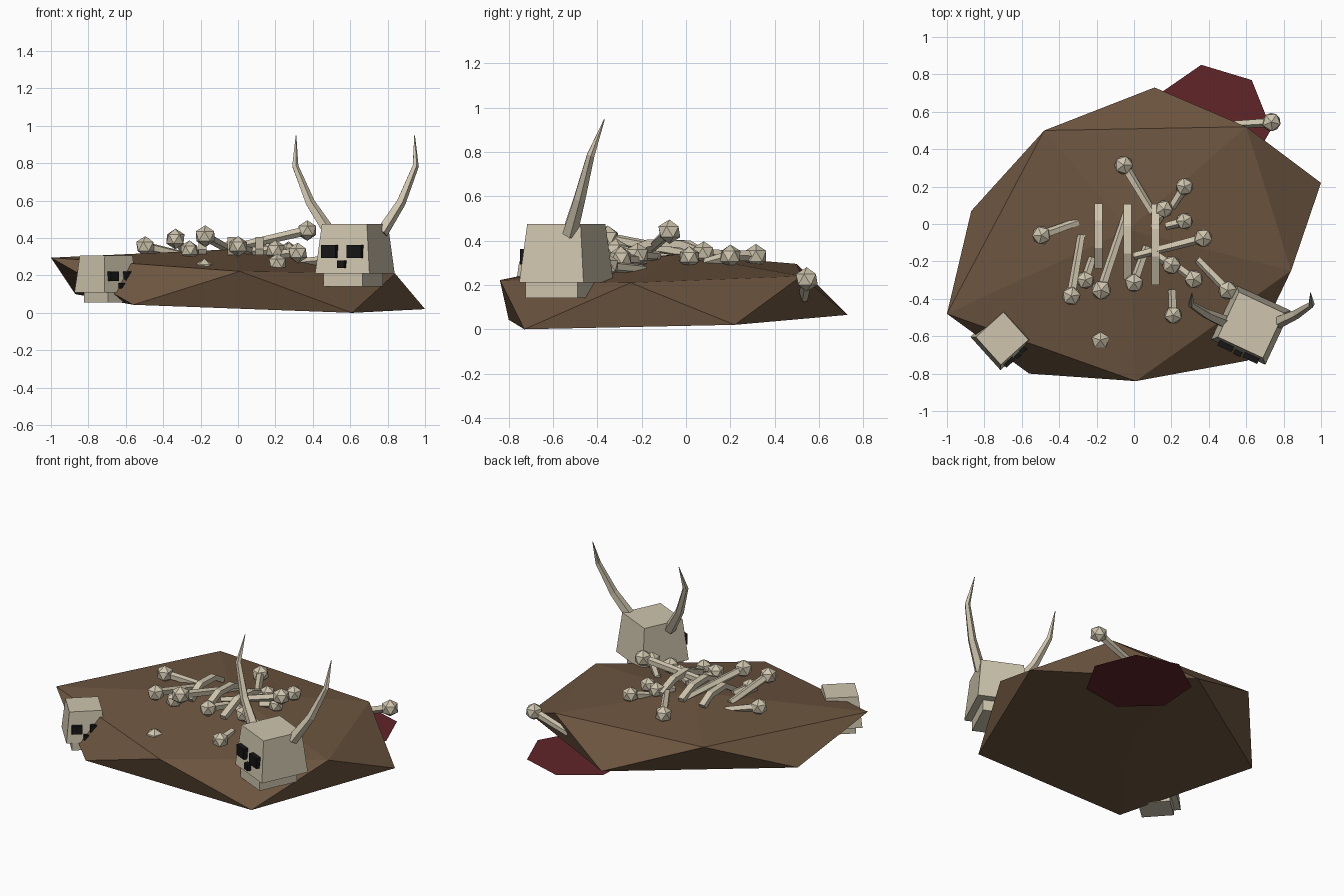
import bpy, bmesh, math
from mathutils import Vector, Matrix

if "Cube" in bpy.data.objects:
    bpy.data.objects.remove(bpy.data.objects["Cube"])


def mat(name, c):
    m = bpy.data.materials.new(name)
    m.diffuse_color = (*c, 1)
    m.use_nodes = True
    m.node_tree.nodes["Principled BSDF"].inputs["Base Color"].default_value = m.diffuse_color
    return m


BONE = mat("bone", (0.62, 0.56, 0.42))
EARTH = mat("earth", (0.15, 0.09, 0.05))
BLOOD = mat("dark_red", (0.12, 0.018, 0.022))
BLACK = mat("black", (0.008, 0.008, 0.008))


def finish(bm, name, material):
    bmesh.ops.recalc_face_normals(bm, faces=bm.faces)
    me = bpy.data.meshes.new(name)
    bm.to_mesh(me)
    bm.free()
    me.materials.append(material)
    ob = bpy.data.objects.new(name, me)
    bpy.context.collection.objects.link(ob)
    return ob


def block(name, center, size, top, xf, material):
    """Box whose upper face is scaled by top."""
    bm = bmesh.new()
    bmesh.ops.create_cube(bm, size=1)
    for v in bm.verts:
        k = top if v.co.z > 0 else 1
        v.co = Vector((v.co.x * size[0] * k, v.co.y * size[1] * k, v.co.z * size[2])) + Vector(center)
    bm.transform(xf)
    return finish(bm, name, material)


def tube(bm, pts, radii, sides=5, flat=1.0):
    """Sweep a polygon along a path; flat squashes it across the path."""
    pts = [Vector(p) for p in pts]
    rings = []
    for i, p in enumerate(pts):
        d = (pts[min(i + 1, len(pts) - 1)] - pts[max(i - 1, 0)]).normalized()
        ref = Vector((0, 0, 1)) if abs(d.z) < 0.8 else Vector((0, 1, 0))
        u = d.cross(ref).normalized()
        w = d.cross(u)
        ring = []
        for k in range(sides):
            a = 2 * math.pi * (k + 0.5) / sides
            ring.append(bm.verts.new(p + radii[i] * (u * math.cos(a) + w * math.sin(a) * flat)))
        rings.append(ring)
    for a, b in zip(rings, rings[1:]):
        for k in range(sides):
            n = (k + 1) % sides
            bm.faces.new((a[k], a[n], b[n], b[k]))
    bm.faces.new(rings[0])
    bm.faces.new(rings[-1])


# Earth mound: faceted, ten-sided rim with alternating high and low corners
hi = [(-1, -.48, .295), (-.48, .5, .295), (.60, .52, .24), (.84, -.25, .21), (.01, -.84, .222)]
lo = [(-.87, .07, .1), (.11, .73, .065), (1, .22, .02), (.61, -.73, 0), (-.56, -.80, .043)]
bm = bmesh.new()
H = [bm.verts.new(p) for p in hi]
L = [bm.verts.new(p) for p in lo]
T = bm.verts.new((-.03, -.03, .34))
B = bm.verts.new((.0, -.03, .035))
for i in range(5):
    j = (i + 1) % 5
    for f in ((T, H[i], H[j]), (H[i], L[i], H[j]), (L[i], H[j], L[j]), (B, L[i], L[j])):
        bm.faces.new(f)
finish(bm, "earth_mound", EARTH)

# Dark red puddle: flat seven-sided disc
bm = bmesh.new()
bmesh.ops.create_circle(bm, cap_ends=True, segments=7, radius=0.325)
a0 = math.atan2(bm.verts[:][0].co.y, bm.verts[:][0].co.x)
bm.transform(Matrix.Translation((.41, .53, .02)) @ Matrix.Rotation(math.radians(47.5) - a0, 4, 'Z'))
finish(bm, "puddle", BLOOD)


# Blocky skulls
def skull(name, loc, deg, s):
    xf = Matrix.Translation(loc) @ Matrix.Rotation(math.radians(deg), 4, 'Z') @ Matrix.Scale(s, 4)
    block(name + "_cranium", (0, 0, .2025), (.32, .32, .265), .83, xf, BONE)
    block(name + "_jaw", (0, -.02, .04), (.23, .26, .08), 1, xf, BONE)
    for sx in (-1, 1):
        block(name + "_eye", (sx * .075, -.15, .187), (.085, .05, .07), 1, xf, BLACK)
    block(name + "_nose", (0, -.155, .12), (.042, .05, .042), 1, xf, BLACK)


skull("horned_skull", (.625, -.54, .14), -25, 1.0)
skull("small_skull", (-.705, -.612, .055), 42, .75)

# Horns, mirrored about the skull centre
for side, nm in ((-1, "left_horn"), (1, "right_horn")):
    bm = bmesh.new()
    path = [(.14, -.525, .43), (.243, -.48, .59), (.322, -.43, .785), (.317, -.368, .948)]
    tube(bm, [(.627 + side * x, y, z) for x, y, z in path], [.036, .027, .018, .002])
    finish(bm, nm, BONE)

# Scattered bones: knob end, tail end, knob radius
bones = [
    ((-.055, .315, .33), (.10, .06, .34), .055),
    ((-.495, -.06, .355), (-.30, .01, .31), .055),
    ((-.335, -.385, .395), (-.28, -.06, .32), .055),
    ((-.175, -.353, .41), (-.03, .08, .33), .058),
    ((0, -.315, .355), (.07, -.12, .33), .055),
    ((.37, -.075, .44), (0, -.17, .355), .055),
    ((.27, .20, .33), (.20, .09, .30), .052),
    ((.16, .08, .345), (.10, -.02, .33), .052),
    ((.27, .015, .325), (.17, -.01, .31), .05),
    ((.20, -.22, .335), (.08, -.14, .33), .055),
    ((.32, -.295, .32), (.18, -.19, .31), .055),
    ((.50, -.355, .285), (.34, -.19, .27), .055),
    ((.21, -.487, .265), (.205, -.35, .27), .052),
    ((-.18, -.62, .235), (-.18, -.55, .22), .055),
    ((.735, .545, .225), (.49, .53, .14), .055),
    ((-.26, -.30, .335), (-.22, -.18, .32), .052),
]
for i, (a, b, r) in enumerate(bones):
    bm = bmesh.new()
    tube(bm, [a, b], [.026, .022])
    bmesh.ops.create_icosphere(bm, subdivisions=1, radius=r,
                               matrix=Matrix.Translation(a) @ Matrix.Rotation(i * .7, 4, 'Z'))
    finish(bm, "bone_%02d" % i, BONE)

# Arched rib slats
for i, (x, y0, y1) in enumerate([(-.19, .10, -.23), (-.035, .10, -.29), (.115, .10, -.32)]):
    bm = bmesh.new()
    m = (y0 + y1) / 2
    tube(bm, [(x, y0, .335), (x, m + .08, .385), (x, m - .06, .39), (x, y1, .325)],
         [.029] * 4, sides=4, flat=.8)
    finish(bm, "rib_%d" % i, BONE)
